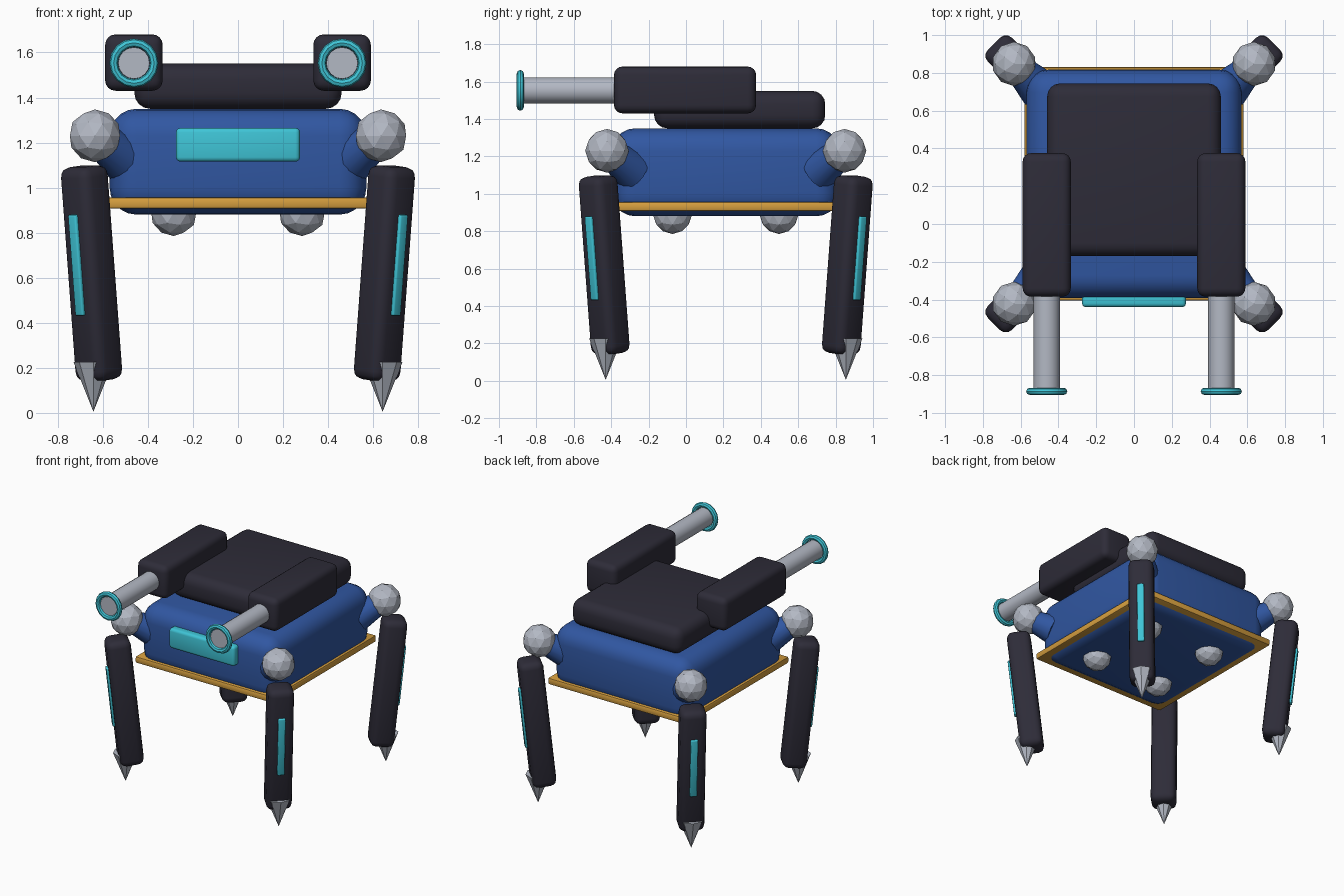
import bpy
import math
from mathutils import Vector, Matrix

if "Cube" in bpy.data.objects:
    bpy.data.objects.remove(bpy.data.objects["Cube"], do_unlink=True)


def material(name, rgb):
    m = bpy.data.materials.new(name)
    m.use_nodes = True
    m.diffuse_color = (*rgb, 1)
    m.node_tree.nodes["Principled BSDF"].inputs["Base Color"].default_value = (*rgb, 1)
    return m


BLUE = material("hull blue", (0.03, 0.095, 0.36))
DARK = material("dark armour", (0.027, 0.025, 0.04))
STEEL = material("steel grey", (0.45, 0.48, 0.55))
TEAL = material("glowing teal", (0.05, 0.56, 0.68))
GOLD = material("gold trim", (0.68, 0.35, 0.05))

MID_Y = 0.2125  # centre of the hull and the leg ring


def finish(name, mat, smooth=True):
    ob = bpy.context.object
    ob.name = name
    ob.data.materials.append(mat)
    if smooth:
        bpy.ops.object.shade_smooth_by_angle(angle=math.radians(35))
    return ob


def box(name, mat, centre, size, bevel, segments=4):
    bpy.ops.mesh.primitive_cube_add(size=1)
    ob = bpy.context.object
    ob.data.transform(Matrix.Diagonal((*size, 1)))
    ob.location = centre
    mod = ob.modifiers.new("rounding", "BEVEL")
    mod.width = bevel
    mod.segments = segments
    bpy.ops.object.modifier_apply(modifier=mod.name)
    return finish(name, mat)


def ball(name, centre, radius, detail=2):
    bpy.ops.mesh.primitive_ico_sphere_add(subdivisions=detail, radius=radius, location=centre)
    return finish(name, STEEL, smooth=False)


def cone(name, mat, start, end, r1, r2, sides, smooth=True):
    a, b = Vector(start), Vector(end)
    bpy.ops.mesh.primitive_cone_add(vertices=sides, radius1=r1, radius2=r2,
                                    depth=(b - a).length, location=(a + b) / 2,
                                    rotation=(b - a).to_track_quat("Z", "Y").to_euler())
    return finish(name, mat, smooth)


# Hull, trim, deck and front light
box("hull", BLUE, (0, MID_Y, 1.115), (1.14, 1.21, 0.47), 0.12, 5)
box("trim_plate", GOLD, (0, MID_Y, 0.932), (1.16, 1.235, 0.05), 0.012, 2)
box("top_deck", DARK, (0, 0.287, 1.45), (0.92, 0.915, 0.2), 0.07)
box("front_light", TEAL, (0, -0.4, 1.19), (0.55, 0.08, 0.15), 0.02, 3)

# Twin cannons
for side, sx in (("left", 1), ("right", -1)):
    x = 0.462 * sx
    box(side + "_cannon_housing", DARK, (x, -0.005, 1.555), (0.255, 0.76, 0.25), 0.045)
    cone(side + "_barrel", STEEL, (x, -0.3, 1.553), (x, -0.888, 1.553), 0.07, 0.07, 16)
    bpy.ops.mesh.primitive_torus_add(major_radius=0.09, minor_radius=0.019,
                                     major_segments=16, minor_segments=8,
                                     location=(x, -0.886, 1.553),
                                     rotation=(math.pi / 2, 0, 0))
    finish(side + "_muzzle_ring", TEAL)

# Four legs and belly thrusters, one set per corner
for end, sy in (("front", -1), ("back", 1)):
    for side, sx in (("left", 1), ("right", -1)):
        tag = end + "_" + side + "_"

        def corner(r, z):
            return Vector((sx * r, MID_Y + sy * r, z))

        ball(tag + "thruster", corner(0.285, 0.89), 0.105)
        cone(tag + "shoulder", BLUE, corner(0.5, 1.125), corner(0.635, 1.23), 0.11, 0.07, 16)
        ball(tag + "joint", corner(0.635, 1.23), 0.117)

        # Leg frame: local x points outward, top leaning out
        heading = Matrix.Rotation(math.atan2(sy, sx), 4, "Z")
        lean = Matrix.Rotation(math.radians(6), 4, "Y")
        frame = Matrix.Translation(corner(0.65, 0.62)) @ heading @ lean
        for name, mat, offset, size, bevel in (
                ("leg", DARK, (0, 0, 0), (0.17, 0.18, 0.955), 0.045),
                ("leg_light", TEAL, (0.085, 0, 0.045), (0.03, 0.05, 0.45), 0.008)):
            part = box(tag + name, mat, (0, 0, 0), size, bevel, 3)
            part.matrix_world = frame @ Matrix.Translation(offset)
        cone(tag + "foot_spike", STEEL, corner(0.642, 0.225), corner(0.642, 0.005),
             0.088, 0, 8, smooth=False)
